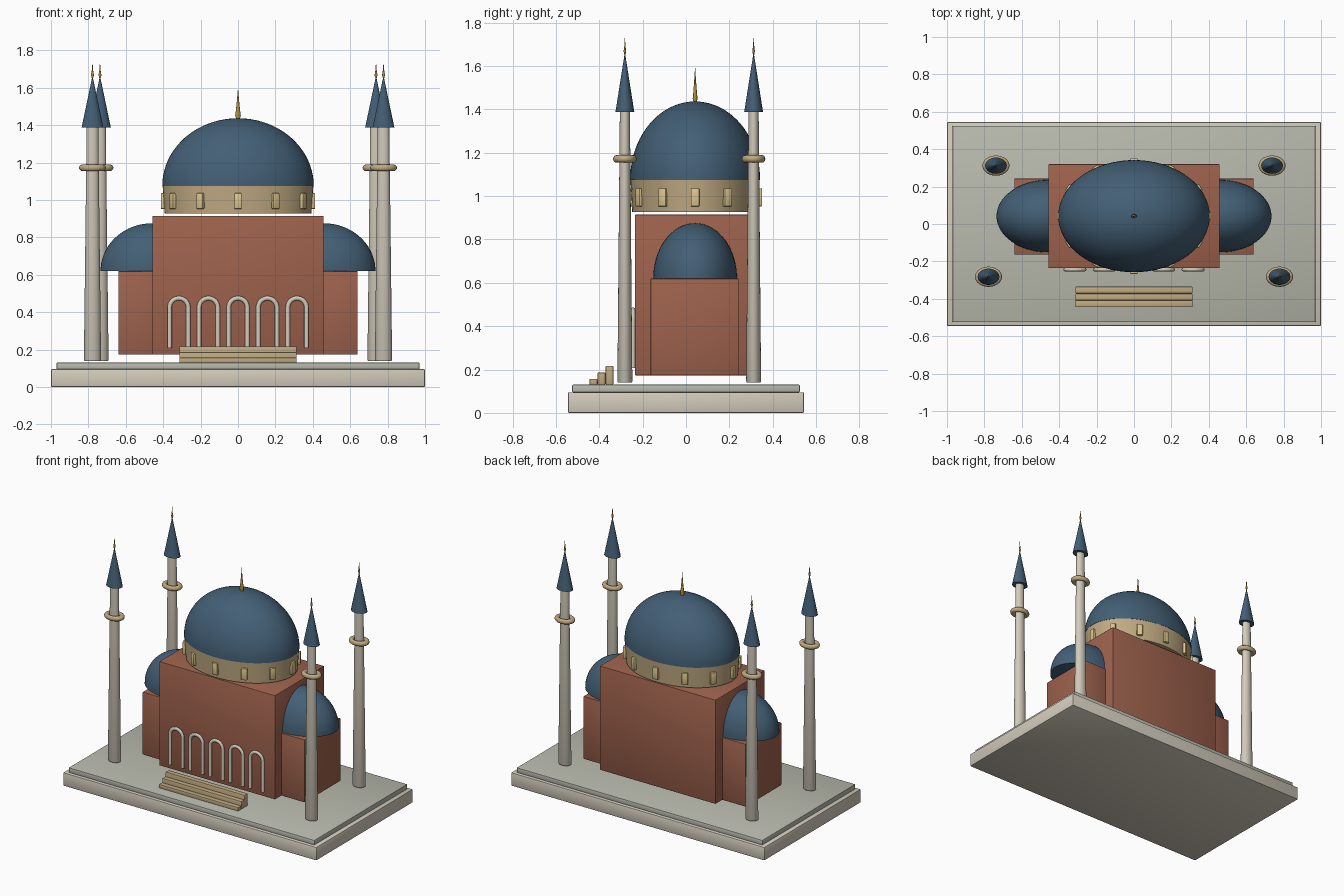
import bpy, bmesh
from math import sin, cos, pi, radians

if "Cube" in bpy.data.objects:
    bpy.data.objects.remove(bpy.data.objects["Cube"])

CY = 0.042      # building centre line in y
SQ = 0.75       # round parts are squashed in y


def mat(name, hexcol):
    m = bpy.data.materials.new(name)
    c = [int(hexcol[i:i + 2], 16) / 255 for i in (0, 2, 4)]
    m.diffuse_color = [((v + 0.055) / 1.055) ** 2.4 for v in c] + [1]
    m.use_nodes = True
    m.node_tree.nodes["Principled BSDF"].inputs["Base Color"].default_value = m.diffuse_color
    return m


STONE = mat("stone", "D3CCBC")
PAVING = mat("paving", "B9BAAD")
BRICK = mat("brick", "9E624D")
LEAD = mat("lead_blue", "435F75")
SAND = mat("sand", "C0AA82")
PANE = mat("pane", "DCC68C")
GOLD = mat("gold", "B8923C")


def finish(name, bm, m, loc=(0, 0, 0), scale=(1, 1, 1), rot=0, smooth=True):
    bmesh.ops.recalc_face_normals(bm, faces=bm.faces)
    me = bpy.data.meshes.new(name)
    bm.to_mesh(me)
    bm.free()
    me.materials.append(m)
    ob = bpy.data.objects.new(name, me)
    bpy.context.collection.objects.link(ob)
    ob.location, ob.scale, ob.rotation_euler.z = loc, scale, rot
    if smooth:
        bpy.ops.object.select_all(action='DESELECT')
        ob.select_set(True)
        bpy.context.view_layer.objects.active = ob
        bpy.ops.object.shade_smooth_by_angle(angle=radians(35))
    return ob


def box(name, lo, hi, m, bevel=0.004, rot=0):
    """Bevelled box between two corners."""
    bm = bmesh.new()
    bmesh.ops.create_cube(bm, size=1)
    bmesh.ops.scale(bm, vec=[b - a for a, b in zip(lo, hi)], verts=bm.verts)
    bmesh.ops.bevel(bm, geom=bm.edges[:], offset=bevel, segments=2, profile=0.5, affect='EDGES')
    return finish(name, bm, m, [(a + b) / 2 for a, b in zip(lo, hi)], rot=rot)


def lathe(name, profile, m, loc, squash=SQ, n=48, closed=False):
    """Spin an (r, z) profile round z, then squash it in y."""
    bm = bmesh.new()
    vs = [bm.verts.new((r, 0, z)) for r, z in profile]
    es = [bm.edges.new(p) for p in zip(vs, vs[1:])]
    if closed:
        es.append(bm.edges.new((vs[-1], vs[0])))
    bmesh.ops.spin(bm, geom=vs + es, cent=(0, 0, 0), axis=(0, 0, 1), angle=2 * pi,
                   steps=n, use_merge=True)
    bmesh.ops.remove_doubles(bm, verts=bm.verts, dist=1e-5)
    return finish(name, bm, m, loc, (1, squash, 1))


def dome(name, rx, ry, h, loc):
    pts = [(0, 0)] + [(rx * cos(i * pi / 40), h * sin(i * pi / 40)) for i in range(20)] + [(0, h)]
    lathe(name, pts, LEAD, loc, ry / rx, 64)


# Platform
box("plinth", (-1, -0.545, 0), (1, 0.545, 0.095), STONE, 0.006)
box("terrace", (-0.97, -0.525, 0.095), (0.97, 0.525, 0.13), PAVING)

# Main hall, drum and dome
box("main_hall", (-0.457, -0.236, 0.173), (0.457, 0.32, 0.915), BRICK)
lathe("drum", [(0, 0.927), (0.392, 0.927), (0.403, 1.075), (0, 1.075)], SAND, (0, CY, 0), 0.74, 64)
dome("main_dome", 0.405, 0.3, 0.362, (0, CY, 1.075))
lathe("main_finial", [(0, 1.43), (0.009, 1.43), (0.015, 1.45), (0.011, 1.48), (0.005, 1.54), (0, 1.602)],
      GOLD, (0, CY, 0), n=20)

# Drum windows
for i in range(12):
    a = i * pi / 6
    x, y = 0.402 * sin(a), CY - 0.298 * cos(a)
    box(f"drum_window_{i + 1}", (x - 0.02, y - 0.011, 0.952), (x + 0.02, y + 0.011, 1.036),
        PANE, 0.005, a)

# Side wings with half domes
for side, s in (("left", -1), ("right", 1)):
    xs = sorted((s * 0.40, s * 0.64))
    box(f"{side}_wing", (xs[0], -0.163, 0.173), (xs[1], 0.243, 0.62), BRICK)
    dome(f"{side}_half_dome", 0.275, 0.193, 0.255, (s * 0.46, CY, 0.62))

# Minarets
ring = [(0.054 + 0.018 * cos(k * pi / 8), 1.172 + 0.017 * sin(k * pi / 8)) for k in range(16)]
for tag, x, y in (("front", 0.778, -0.282), ("back", 0.738, 0.312)):
    for side, s in (("left", -1), ("right", 1)):
        p, loc = f"{tag}_{side}_minaret", (s * x, y, 0)
        lathe(p + "_shaft", [(0, 0.14), (0.043, 0.14), (0.046, 0.145), (0.031, 1.39), (0, 1.39)],
              STONE, loc, n=32)
        lathe(p + "_balcony", ring, SAND, loc, n=32, closed=True)
        lathe(p + "_roof", [(0, 1.388), (0.058, 1.388), (0.003, 1.65), (0, 1.65)], LEAD, loc, n=32)
        lathe(p + "_finial", [(0, 1.648), (0.003, 1.65), (0.008, 1.668), (0.004, 1.69), (0, 1.74)],
              GOLD, loc, n=16)

# Arcade of five arches on the front wall
for i in range(5):
    pts = [(-0.05, 0.208)] + [(-0.05 * cos(k * pi / 16), 0.425 + 0.05 * sin(k * pi / 16))
                              for k in range(17)] + [(0.05, 0.208)]
    cu = bpy.data.curves.new(f"arch_{i + 1}", 'CURVE')
    cu.dimensions = '3D'
    cu.bevel_depth, cu.bevel_resolution, cu.use_fill_caps = 0.012, 3, True
    sp = cu.splines.new('POLY')
    sp.points.add(len(pts) - 1)
    for q, (px, pz) in zip(sp.points, pts):
        q.co = (px, 0, pz, 1)
    cu.materials.append(STONE)
    ob = bpy.data.objects.new(cu.name, cu)
    ob.location, ob.scale = ((i - 2) * 0.158, -0.244, 0), (1, 0.8, 1)
    bpy.context.collection.objects.link(ob)

# Front steps
for i, top in enumerate((0.157, 0.186, 0.217)):
    y = -0.445 + i * 0.037
    box(f"step_{i + 1}", (-0.313, y, 0.13), (0.313, y + 0.036, top), SAND)
